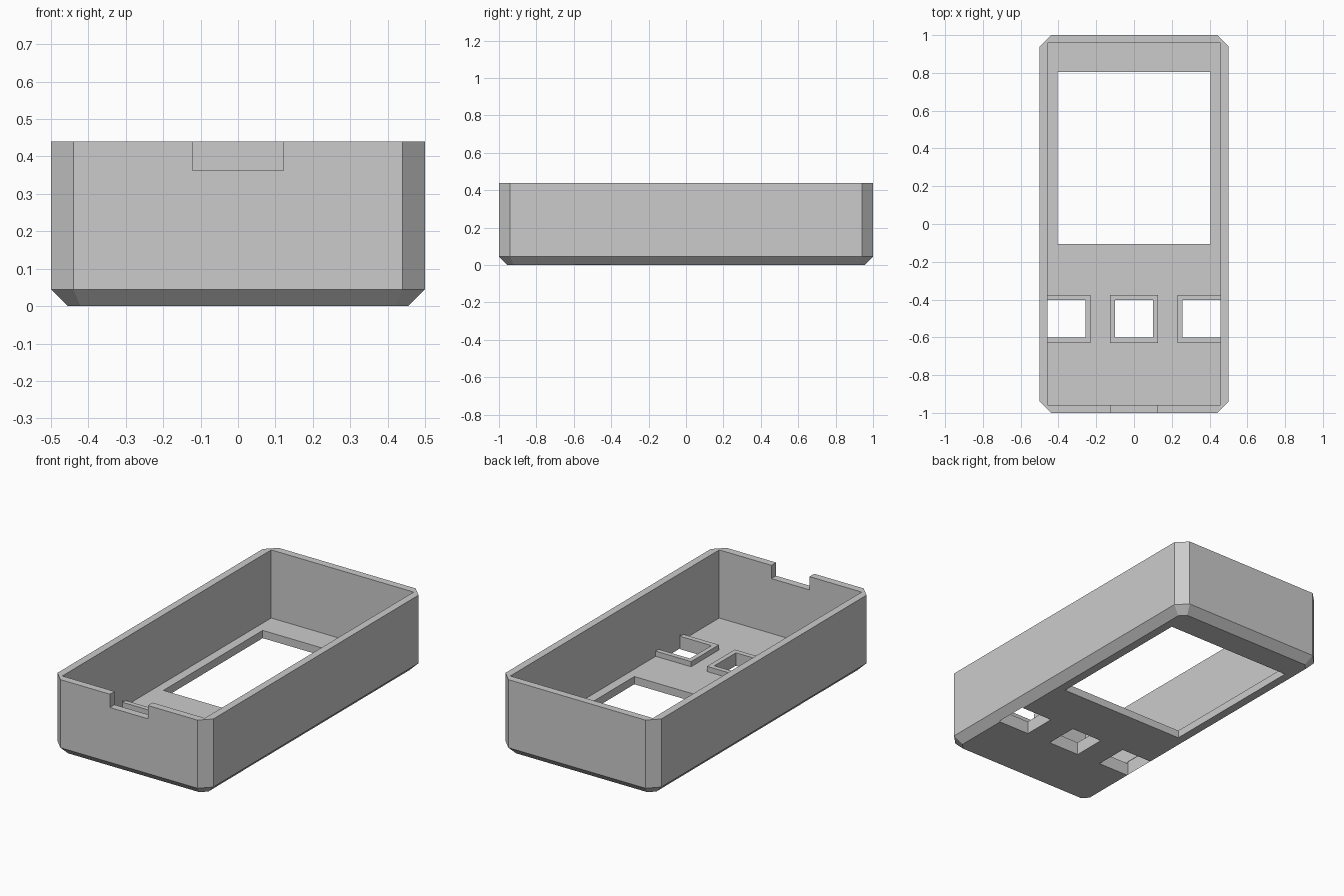
import bpy
import bmesh
from mathutils import Vector

cube = bpy.data.objects.get("Cube")
if cube:
    bpy.data.objects.remove(cube, do_unlink=True)

# Single grey plastic
plastic = bpy.data.materials.new("grey plastic")
plastic.use_nodes = True
GREY = (0.6, 0.6, 0.6, 1)
plastic.diffuse_color = GREY
plastic.node_tree.nodes["Principled BSDF"].inputs["Base Color"].default_value = GREY

HEIGHT, FLOOR, RIM_TOP = 0.44, 0.045, 0.075
CORNER, BOTTOM = 0.06, 0.045
INNER_X, INNER_Y = 0.457, 0.957


def box_mesh(low, high):
    bm = bmesh.new()
    bmesh.ops.create_cube(bm, size=1)
    low, high = Vector(low), Vector(high)
    for v in bm.verts:
        v.co = (low + high) / 2 + v.co * (high - low)
    return bm


def add_object(name, bm):
    mesh = bpy.data.meshes.new(name)
    bm.to_mesh(mesh)
    bm.free()
    mesh.materials.append(plastic)
    obj = bpy.data.objects.new(name, mesh)
    bpy.context.collection.objects.link(obj)
    return obj


def combine(target, low, high, operation="DIFFERENCE"):
    """Cut a box from the target, or join one to it."""
    tool = add_object("tool", box_mesh(low, high))
    tool.hide_render = True
    mod = target.modifiers.new("combine", "BOOLEAN")
    mod.operation, mod.solver, mod.object = operation, "EXACT", tool
    bpy.context.view_layer.objects.active = target
    bpy.ops.object.modifier_apply(modifier=mod.name)
    bpy.data.objects.remove(tool, do_unlink=True)


# Outer block: chamfer the upright corners, then the bottom edge
bm = box_mesh((-0.5, -1, 0), (0.5, 1, HEIGHT))
upright = [e for e in bm.edges if abs(e.verts[0].co.z - e.verts[1].co.z) > 0.1]
bmesh.ops.bevel(bm, geom=upright, offset=CORNER, segments=1, affect="EDGES")
base = [e for e in bm.edges if all(v.co.z < 0.001 for v in e.verts)]
bmesh.ops.bevel(bm, geom=base, offset=BOTTOM, segments=1, affect="EDGES")
case = add_object("open_case", bm)

# Cavity, screen window and cable notch in the front wall
combine(case, (-INNER_X, -INNER_Y, FLOOR), (INNER_X, INNER_Y, 1))
combine(case, (-0.405, -0.105, -0.1), (0.405, 0.805, 0.2))
combine(case, (-0.122, -1.1, 0.363), (0.122, -0.9, 1))

# Raised rims around three button holes; the outer two run into the side walls
rims = [(-0.47, -0.23), (-0.128, 0.128), (0.23, 0.47)]
holes = [(-0.459, -0.257), (-0.1, 0.1), (0.257, 0.459)]
for (r0, r1), (h0, h1) in zip(rims, holes):
    combine(case, (r0, -0.63, 0.03), (r1, -0.375, RIM_TOP), "UNION")
    combine(case, (h0, -0.6, -0.1), (h1, -0.403, RIM_TOP + 0.01))
